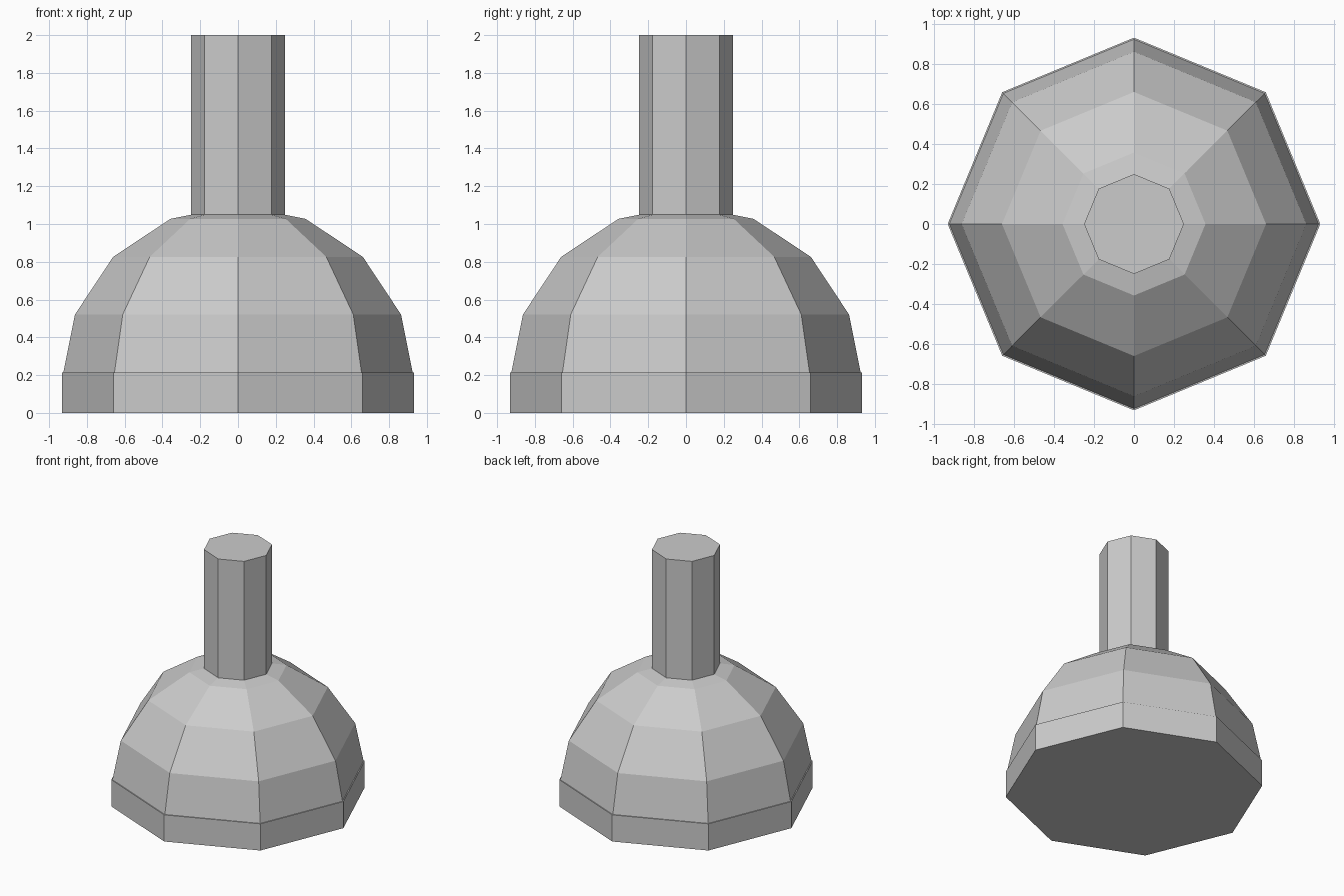
import bpy, bmesh
from math import cos, sin, tau

if "Cube" in bpy.data.objects:
    bpy.data.objects.remove(bpy.data.objects["Cube"])

SIDES = 8


def lathe(name, profile):
    """Revolve (radius, z) points into a closed, flat-faced octagonal solid."""
    bm = bmesh.new()
    rings = [[bm.verts.new((r * cos(tau * i / SIDES), r * sin(tau * i / SIDES), z))
              for i in range(SIDES)] for r, z in profile]
    for low, high in zip(rings, rings[1:]):
        for i in range(SIDES):
            j = (i + 1) % SIDES
            bm.faces.new((low[i], low[j], high[j], high[i]))
    bm.faces.new(rings[0][::-1])
    bm.faces.new(rings[-1])
    mesh = bpy.data.meshes.new(name)
    bm.to_mesh(mesh)
    bm.free()
    obj = bpy.data.objects.new(name, mesh)
    bpy.context.collection.objects.link(obj)
    return obj


# Straight rim at the bottom
lathe("base_rim", [(0.933, 0), (0.933, 0.213)])

# Faceted dome, stepped in slightly from the rim
lathe("dome", [(0.925, 0.213), (0.863, 0.521), (0.661, 0.826),
               (0.358, 1.027), (0.25, 1.049)])

# Upright handle
lathe("handle", [(0.25, 1.049), (0.25, 2.0)])
